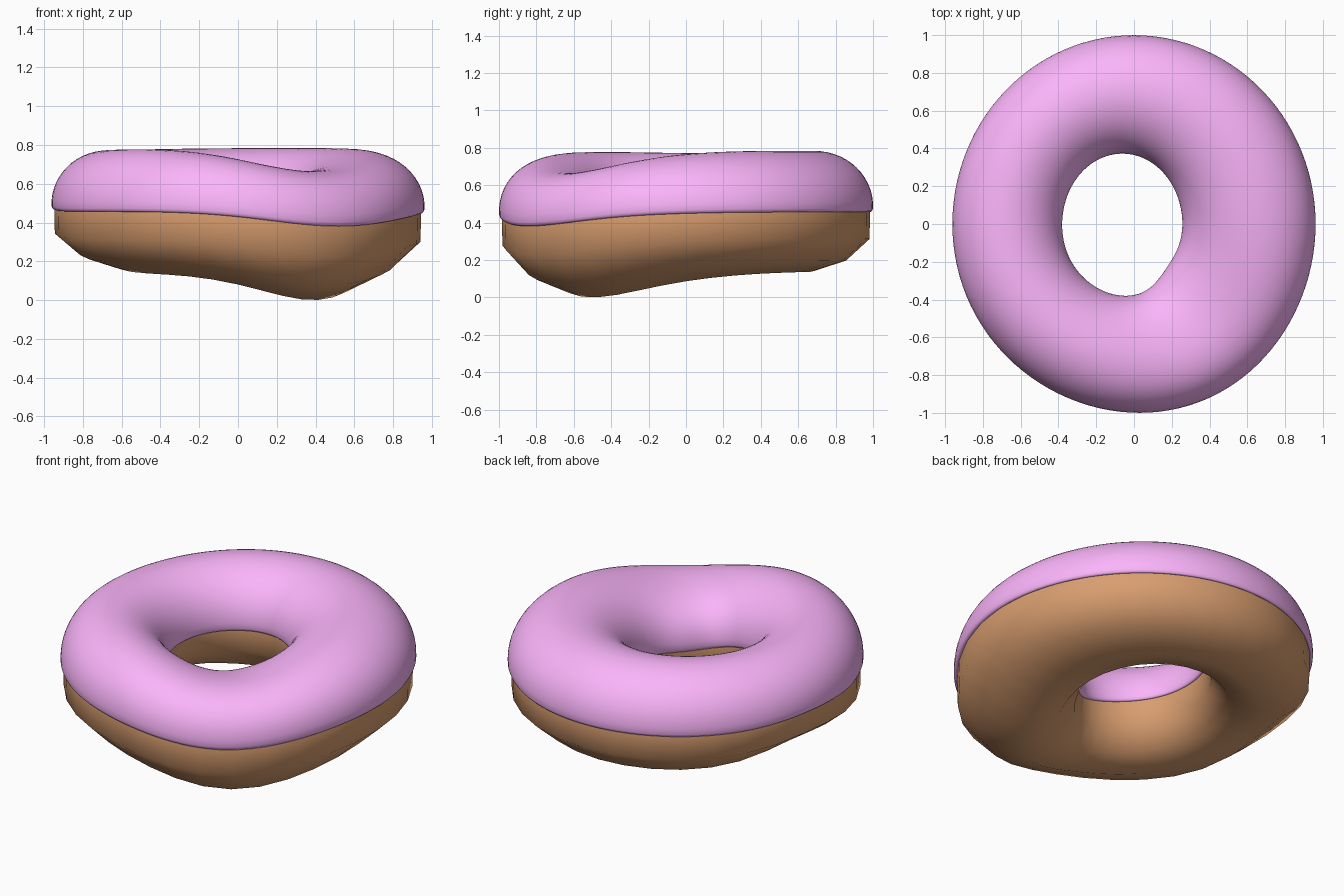
import bpy
import bmesh
from math import sin, cos, pi, radians, exp

if "Cube" in bpy.data.objects:
    bpy.data.objects.remove(bpy.data.objects["Cube"])


def outer(a):
    # outside outline of the ring seen from above
    return 0.962 * cos(a) + 0.03 * max(0, -sin(a)) ** 3, 1.0 * sin(a)


def hole(a):
    # off-centre oval hole, slightly squeezed at the front right
    k = 1 - 0.06 * exp(-((a - radians(318)) / 0.4) ** 2)
    x = -0.062 + 0.318 * cos(a) * k + 0.02 * max(0, -sin(a)) ** 3
    return x, -0.004 + 0.376 * sin(a) * k


def bump(x, y, cx, cy, sx, sy):
    return exp(-((x - cx) ** 2 / sx + (y - cy) ** 2 / sy))


def sag(x, y, z):
    # the front right droops, more widely below than above; the left is a little thinner
    w = min(1, max(0, (z - 0.14) / 0.64))
    top = 0.125 * bump(x, y, 0.31, -0.51, 0.17, 0.2) + 0.014 * bump(x, y, -0.55, 0.1, 0.3, 0.3)
    low = 0.138 * bump(x, y, 0.40, -0.52, 0.2, 0.34)
    lift = 0.085 * bump(x, y, -0.75, 0.12, 0.2, 0.12) * (1 - w) ** 2
    return top * w + low * (1 - w) - lift


def ring(name, profile, segments, color):
    # sweep a closed profile of (position from hole to outside, height) round the ring
    bm = bmesh.new()
    loops = []
    for i in range(segments):
        a = 2 * pi * i / segments
        (hx, hy), (ox, oy) = hole(a), outer(a)
        loop = []
        for u, z in profile:
            x, y = hx + (ox - hx) * u, hy + (oy - hy) * u
            loop.append(bm.verts.new((x, y, z - sag(x, y, z))))
        loops.append(loop)
    n = len(profile)
    for i in range(segments):
        p, q = loops[i], loops[(i + 1) % segments]
        for j in range(n):
            k = (j + 1) % n
            bm.faces.new((p[j], q[j], q[k], p[k]))
    bmesh.ops.recalc_face_normals(bm, faces=bm.faces)
    for f in bm.faces:
        f.smooth = True
    mesh = bpy.data.meshes.new(name)
    bm.to_mesh(mesh)
    bm.free()
    ob = bpy.data.objects.new(name, mesh)
    bpy.context.collection.objects.link(ob)
    mat = bpy.data.materials.new(name + "_color")
    mat.diffuse_color = color
    mat.use_nodes = True
    mat.node_tree.nodes["Principled BSDF"].inputs["Base Color"].default_value = mat.diffuse_color
    mesh.materials.append(mat)
    return ob


# dough: coarse, slightly boxy ring
dough_profile = [(0.975, 0.46), (0.97, 0.312), (0.77, 0.197), (0.48, 0.138),
                 (0.21, 0.192), (0.06, 0.318), (0.025, 0.46), (0.07, 0.61),
                 (0.25, 0.71), (0.5, 0.75), (0.75, 0.71), (0.93, 0.61)]
ring("dough", dough_profile, 32, (0.69, 0.34, 0.16, 1))


# icing: smooth shell over the top half, with a rounded lip
def arc(shrink, start, end, count=28):
    pts = []
    for i in range(count + 1):
        t = radians(start + (end - start) * i / count)
        pts.append((0.5 + (0.5 - shrink) * cos(t),
                    0.49 + (0.295 - 0.6 * shrink) * sin(t)))
    return pts


icing_profile = (arc(0, -3, 183) + [(0.008, 0.463), (0.02, 0.457), (0.034, 0.462)]
                 + arc(0.045, 182, -2)
                 + [(0.966, 0.462), (0.98, 0.457), (0.992, 0.463)])
ring("icing", icing_profile, 112, (0.96, 0.46, 0.96, 1))
